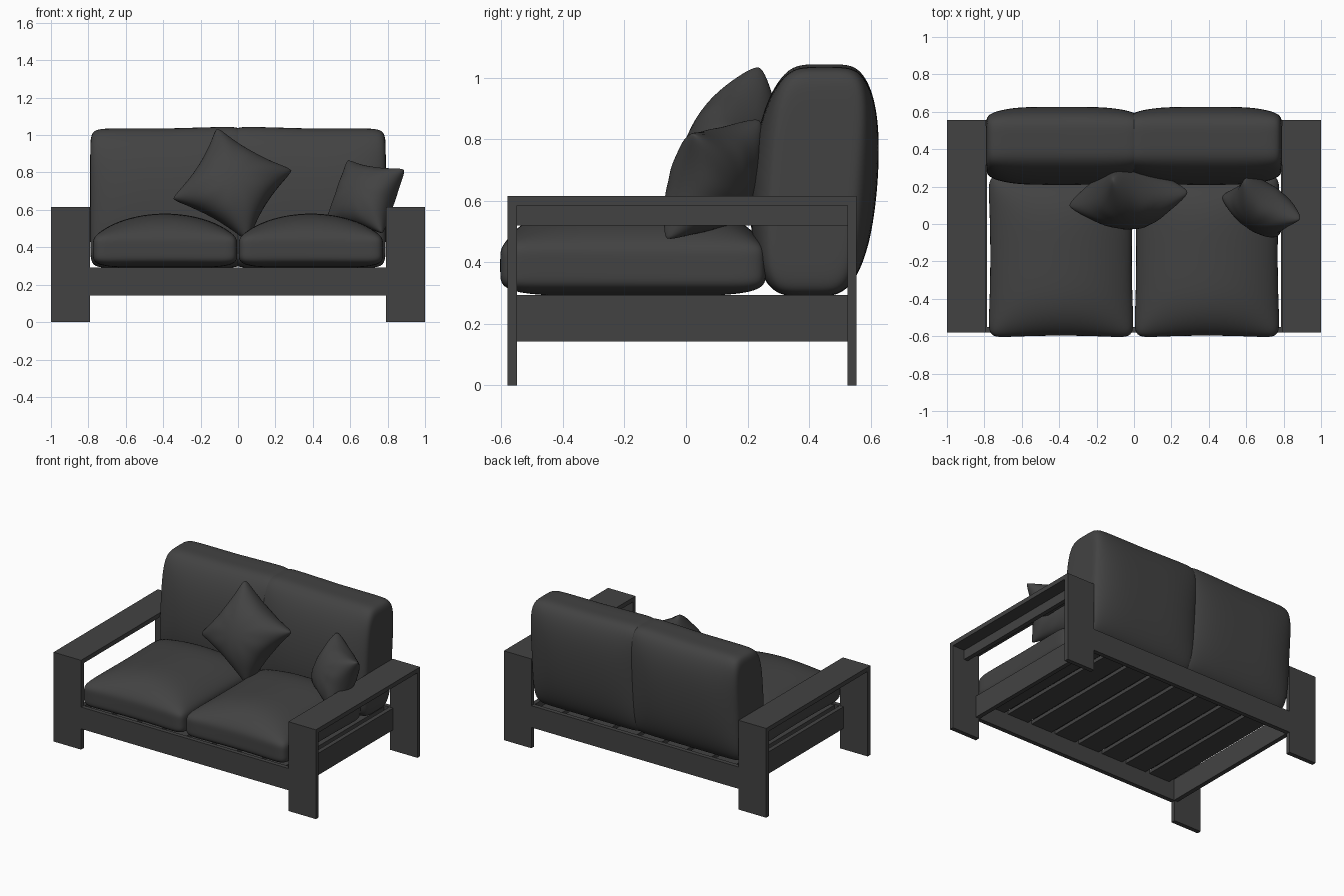
import bpy, bmesh, math
from mathutils import Vector

if "Cube" in bpy.data.objects:
    bpy.data.objects.remove(bpy.data.objects["Cube"])

# Dark charcoal shared by every part
dark = bpy.data.materials.new("charcoal")
dark.diffuse_color = (.055, .055, .055, 1)
dark.use_nodes = True
dark.node_tree.nodes["Principled BSDF"].inputs["Base Color"].default_value = dark.diffuse_color


def finish(bm, name, smooth=False):
    bmesh.ops.recalc_face_normals(bm, faces=bm.faces)
    me = bpy.data.meshes.new(name)
    bm.to_mesh(me)
    bm.free()
    me.materials.append(dark)
    ob = bpy.data.objects.new(name, me)
    bpy.context.collection.objects.link(ob)
    if smooth:
        for p in me.polygons:
            p.use_smooth = True
    return ob


def box(name, x0, x1, y0, y1, z0, z1):
    bm = bmesh.new()
    bmesh.ops.create_cube(bm, size=1)
    for v in bm.verts:
        v.co = Vector((x0 + (v.co.x + .5) * (x1 - x0),
                       y0 + (v.co.y + .5) * (y1 - y0),
                       z0 + (v.co.z + .5) * (z1 - z0)))
    return finish(bm, name)


def soft_block(name, axis, a, b, shape):
    """Rounded cube: exponent a rounds the section across axis, b rounds along it."""
    bm = bmesh.new()
    bmesh.ops.create_cube(bm, size=2)
    bmesh.ops.subdivide_edges(bm, edges=bm.edges[:], cuts=35, use_grid_fill=True)
    for v in bm.verts:
        v.co = Vector([math.sin(c * math.pi / 2) * .7 + c * .3 for c in v.co])
        q = [abs(c) for c in v.co]
        w = q.pop(axis)
        r = ((q[0] ** a + q[1] ** a) ** (b / a) + w ** b) ** (1 / b)
        v.co = Vector(shape(*(v.co / r)))
    return finish(bm, name, True)


def pillow(name, centre, u_dir, v_dir, half, thick):
    """Square scatter pillow with pinched edges and blunt corners."""
    u_ax = Vector(u_dir).normalized()
    n_ax = u_ax.cross(Vector(v_dir)).normalized()
    v_ax = n_ax.cross(u_ax)
    bm = bmesh.new()
    for side in (-1, 1):
        made = bmesh.ops.create_grid(bm, x_segments=36, y_segments=36, size=1)
        for vert in made["verts"]:
            u, v = (math.sin(c * math.pi / 2) * .8 + c * .2 for c in vert.co.xy)
            e = max(0, (1 - u * u) * (1 - v * v))
            fold = 1 + .05 * math.sin(9 * math.atan2(v, u)) * (u * u + v * v) / 2
            blunt = 1 - .06 * (u * v) ** 8
            vert.co = (Vector(centre)
                       + u_ax * half * u * blunt * (1 - .15 * (1 - v * v) * u * u)
                       + v_ax * half * v * blunt * (1 - .15 * (1 - u * u) * v * v)
                       + n_ax * side * thick * e ** .47 * fold)
    bmesh.ops.remove_doubles(bm, verts=bm.verts, dist=.0005)
    return finish(bm, name, True)


# Arm frames: leg boards, arm top, under-arm rail and lower side rail
for s, side in ((-1, "left"), (1, "right")):
    def sided(name, a, b, *rest):
        box(side + "_" + name, min(s * a, s * b), max(s * a, s * b), *rest)
    sided("front_leg", .79, 1, -.58, -.55, 0, .585)
    sided("back_leg", .79, 1, .525, .555, 0, .585)
    sided("arm_top", .79, 1, -.58, .555, .585, .615)
    sided("arm_rail", .88, .91, -.55, .525, .52, .585)
    sided("side_rail", .785, .815, -.55, .525, .143, .293)

# Front and back rails
box("front_rail", -.79, .79, -.58, -.55, .143, .293)
box("back_rail", -.79, .79, .525, .555, .143, .293)

# Slats under the cushions
for i in range(8):
    x = -.665 + i * .19
    box(f"slat_{i + 1}", x - .08, x + .08, -.55, .525, .26, .285)

# Seat and back cushions
for s, side in ((-1, "left"), (1, "right")):
    def seat(x, y, z):
        crown = (1 - x * x) * (1 - .9 * y ** 4)
        h = .195 + .095 * crown
        return (s * .39 + x * .392 * (1 - .035 * (1 - y * y)),
                -.172 + y * .438 * (1 - .03 * (1 - x * x)),
                .29 + (z + 1) / 2 * h)

    def back(x, y, z):
        t = (z + 1) / 2
        inner = -x * s                       # 1 at the seam between the cushions
        depth = .155 + .05 * (1 - x ** 4) * (1 - z * z)
        if inner > 0:
            x *= 1.07                        # overlap at the seam
        return (s * .39 + x * .4,
                .4 + .05 * t ** 1.5 + y * depth,
                .29 + t * (.745 + .012 * max(inner, 0)))

    soft_block(side + "_seat_cushion", 2, 14, 5, seat)
    soft_block(side + "_back_cushion", 0, 4.5, 14, back)

# Scatter pillows
pillow("large_pillow", (-.03, .135, .735), (.41, -.07, -.23), (.23, .15, .41), .245, .15)
pillow("small_pillow", (.68, .088, .67), (.31, -.22, -.05), (.11, .09, .33), .195, .12)
